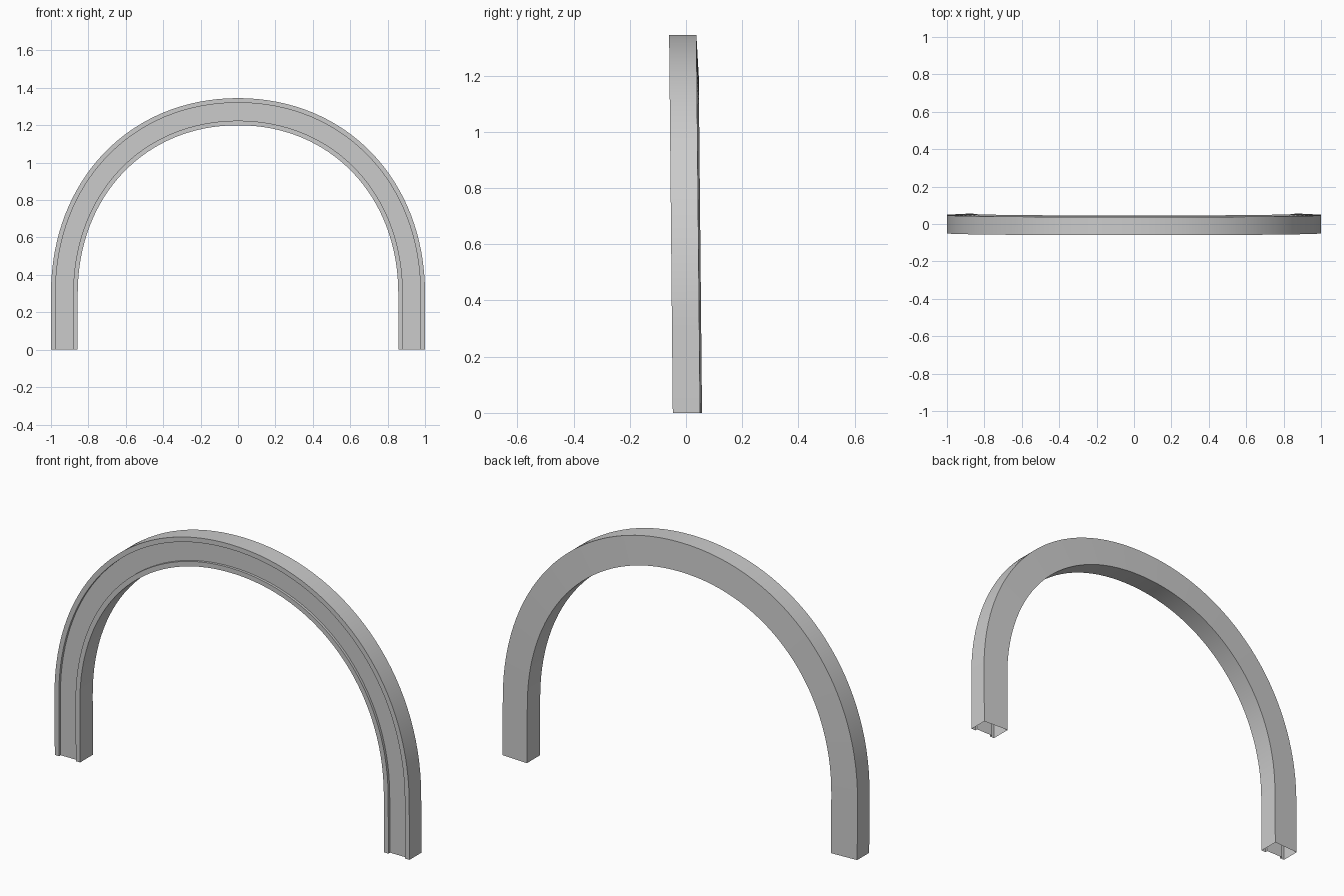
import bpy, bmesh

if "Cube" in bpy.data.objects:
    bpy.data.objects.remove(bpy.data.objects["Cube"])

# Quarter outlines of the arch: straight leg, then a rounded shoulder to the crown
SPRING = 0.3
STEPS = 32
K = 0.58
LEAN = 0.0097  # the arch leans slightly forward as it rises


def quarter(width, height):
    rise = height - SPRING
    pts = [(width, 0.0)]
    for i in range(STEPS + 1):
        t = i / STEPS
        s = 1 - t
        x = width * (s**3 + 3*s*s*t + 3*s*t*t*K)
        z = SPRING + rise * (3*s*s*t*K + 3*s*t*t + t**3)
        pts.append((x, z))
    return pts


def arch(width, height):
    right = quarter(width, height)
    return right + [(-x, z) for x, z in reversed(right[:-1])]


outer = arch(1.0, 1.345)
inner = arch(0.857, 1.2)

# Cross-section: (0 = inner edge .. 1 = outer edge, depth), front has a recessed panel
section = [(0, 0.057), (0, -0.047), (0.17, -0.047), (0.17, -0.034),
           (0.83, -0.034), (0.83, -0.047), (1, -0.047), (1, 0.050)]

# Sweep the hollow section along the arch, leaving the feet open
bm = bmesh.new()
rings = []
for (xo, zo), (xi, zi) in zip(outer, inner):
    ring = []
    for u, y in section:
        x, z = xi + (xo - xi) * u, zi + (zo - zi) * u
        ring.append(bm.verts.new((x, y - LEAN * z, z)))
    rings.append(ring)
n = len(section)
for a, b in zip(rings, rings[1:]):
    for j in range(n):
        k = (j + 1) % n
        bm.faces.new((a[j], a[k], b[k], b[j]))
bmesh.ops.recalc_face_normals(bm, faces=bm.faces)
top = max(bm.faces, key=lambda f: f.calc_center_median().z)
if top.normal.z < 0:
    bmesh.ops.reverse_faces(bm, faces=bm.faces)

mesh = bpy.data.meshes.new("arch_frame")
bm.to_mesh(mesh)
bm.free()
frame = bpy.data.objects.new("arch_frame", mesh)
bpy.context.collection.objects.link(frame)

# Smooth along the curve, sharp along the section corners
bpy.context.view_layer.objects.active = frame
frame.select_set(True)
bpy.ops.object.shade_smooth_by_angle(angle=0.6)
